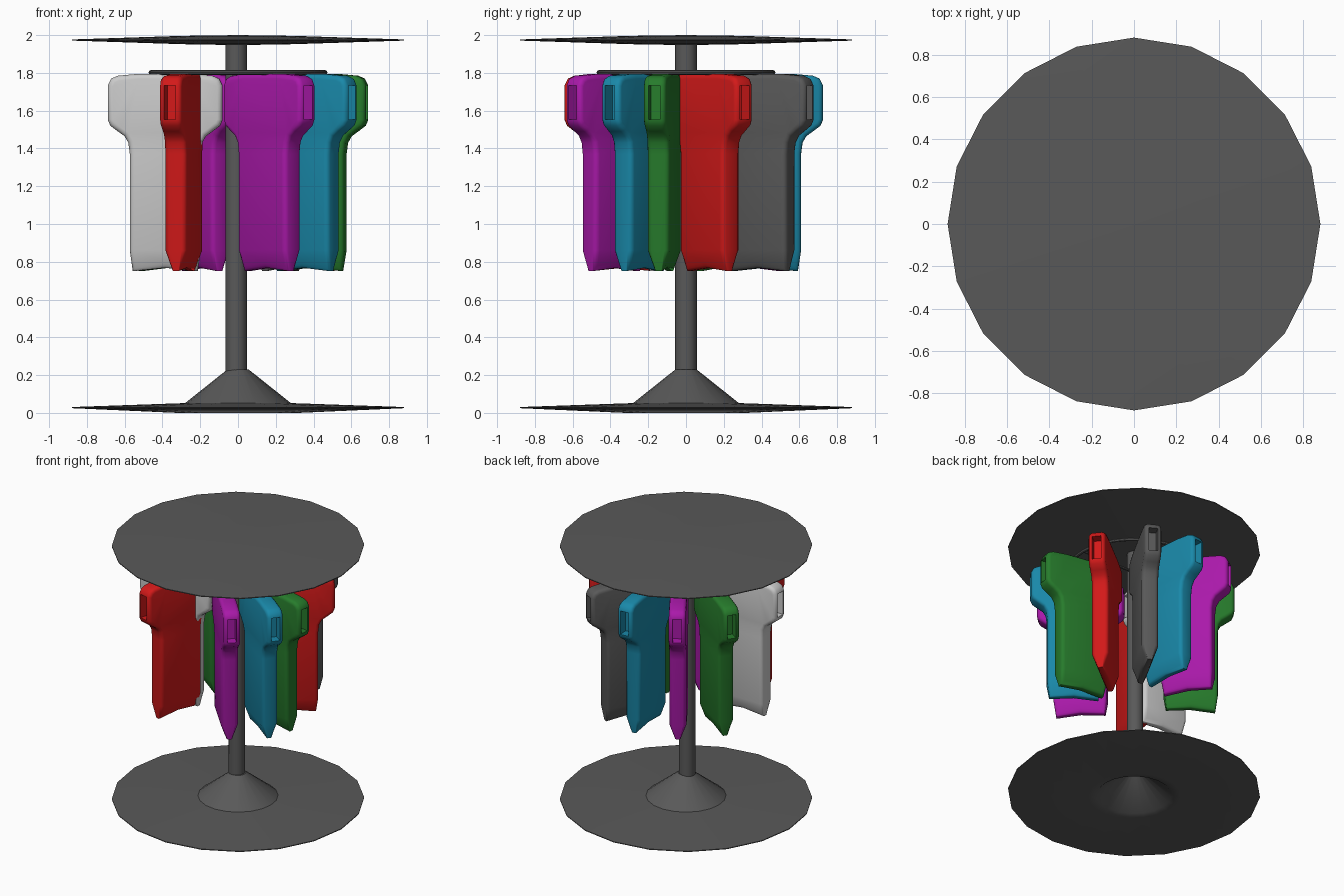
import bpy, bmesh, math
from mathutils import Matrix

if "Cube" in bpy.data.objects:
    bpy.data.objects.remove(bpy.data.objects["Cube"])

COLORS = {
    "red": (0.65, 0.01, 0.01, 1), "magenta": (0.4, 0.01, 0.4, 1),
    "blue": (0.01, 0.25, 0.4, 1), "green": (0.02, 0.2, 0.025, 1),
    "white": (0.7, 0.7, 0.7, 1), "dark_grey": (0.1, 0.1, 0.1, 1),
}
MATS = {}
for n, c in COLORS.items():
    MATS[n] = bpy.data.materials.new(n)
    MATS[n].diffuse_color = c


def finish(bm, name, color, angle=35):
    bmesh.ops.recalc_face_normals(bm, faces=bm.faces)
    me = bpy.data.meshes.new(name)
    bm.to_mesh(me)
    bm.free()
    ob = bpy.data.objects.new(name, me)
    bpy.context.collection.objects.link(ob)
    me.materials.append(MATS[color])
    bpy.ops.object.select_all(action='DESELECT')
    ob.select_set(True)
    bpy.context.view_layer.objects.active = ob
    bpy.ops.object.shade_smooth_by_angle(angle=math.radians(angle))
    return ob


def lathe(name, profile, sides, color, closed=False):
    bm = bmesh.new()
    vs = [bm.verts.new((r, 0, z)) for r, z in profile]
    pairs = list(zip(vs, vs[1:])) + ([(vs[-1], vs[0])] if closed else [])
    es = [bm.edges.new(p) for p in pairs]
    bmesh.ops.spin(bm, geom=vs + es, axis=(0, 0, 1), cent=(0, 0, 0),
                   angle=2 * math.pi, steps=sides, use_merge=True)
    bmesh.ops.remove_doubles(bm, verts=bm.verts, dist=1e-4)
    return finish(bm, name, color)


# Stand: hollow flared base, pole, lens-shaped top disc
lathe("base", [(0, 0.2), (0.04, 0.2), (0.26, 0.01), (0.32, 0), (0.88, 0.025), (0.88, 0.031),
               (0.28, 0.052), (0.056, 0.23), (0, 0.23)], 20, "dark_grey")
lathe("top_disc", [(0, 1.947), (0.3, 1.952), (0.88, 1.971), (0.88, 1.977),
                   (0.3, 1.996), (0, 2.0)], 20, "dark_grey")
pole = lathe("pole", [(0, 0.2), (0.057, 0.2), (0.057, 1.96), (0, 1.96)], 12, "dark_grey")
pole.location.x = -0.01

# Hanging ring and its crossbar
ring = [(0.462 + 0.012 * math.cos(a * math.pi / 4), 1.802 + 0.012 * math.sin(a * math.pi / 4))
        for a in range(8)]
lathe("hanging_ring", ring, 32, "dark_grey", closed=True)
bm = bmesh.new()
bmesh.ops.create_cone(bm, cap_ends=True, segments=8, radius1=0.009, radius2=0.009, depth=0.92,
                      matrix=Matrix.Translation((0, 0, 1.802)) @ Matrix.Rotation(math.pi / 2, 4, 'Y'))
finish(bm, "ring_crossbar", "dark_grey")

# Half outline of a shirt: (distance from centre, height)
HALF = [(0.14, 1.795), (0.25, 1.785), (0.285, 1.77), (0.303, 1.735), (0.303, 1.55),
        (0.29, 1.52), (0.25, 1.49), (0.215, 1.465), (0.195, 1.43), (0.187, 1.37),
        (0.187, 0.86), (0.172, 0.75)]


def shirt(name, color, cx, cy, deg):
    T = 0.06
    bm = bmesh.new()
    outline = HALF + [(0, 0.768)] + [(-x, z) for x, z in reversed(HALF)]
    front = bm.faces.new([bm.verts.new((x, -T, z)) for x, z in outline])
    ext = bmesh.ops.extrude_face_region(bm, geom=[front], use_keep_orig=True)
    for v in ext["geom"]:
        if isinstance(v, bmesh.types.BMVert):
            v.co.y = T
    bmesh.ops.recalc_face_normals(bm, faces=bm.faces)
    # round the rim of front and back
    rim = [e for e in bm.edges if abs(e.verts[0].co.y - e.verts[1].co.y) < 1e-5]
    bmesh.ops.bevel(bm, geom=rim, offset=0.026, segments=3, profile=0.5, affect='EDGES')
    # sleeve openings
    bm.normal_update()
    ends = [f for f in bm.faces if abs(f.normal.x) > 0.98
            and abs(f.calc_center_median().x) > 0.3]
    bmesh.ops.inset_individual(bm, faces=ends, thickness=0.004)
    for f in ends:
        r = bmesh.ops.extrude_discrete_faces(bm, faces=[f])
        for v in r["faces"][0].verts:
            v.co.x -= math.copysign(0.07, v.co.x)
    # pinch the hem
    for v in bm.verts:
        if v.co.z < 0.86:
            v.co.y *= 1 - 0.6 * min(1, (0.86 - v.co.z) / 0.1)
    bmesh.ops.triangulate(bm, faces=[f for f in bm.faces if len(f.verts) > 4])
    ob = finish(bm, name, color, 40)
    ob.location = (cx, cy, 0)
    ob.rotation_euler.z = math.radians(deg)


# Shirts around the ring: colour, centre x, centre y, facing angle
SHIRTS = [
    ("magenta", 0.165, -0.38, -47), ("blue", 0.355, -0.23, -35),
    ("green", 0.385, -0.115, -10), ("red", 0.365, 0.125, 38),
    ("dark_grey", 0.225, 0.39, 61), ("blue", 0.045, 0.42, 95),
    ("magenta", -0.19, 0.36, 123), ("green", -0.375, 0.167, 146),
    ("white", -0.385, -0.17, 179), ("red", -0.287, -0.34, -104),
]
for i, s in enumerate(SHIRTS):
    shirt(f"shirt_{i + 1}_{s[0]}", *s)

for m in bpy.data.materials:
    if m.users and not m.is_grease_pencil:
        m.use_nodes = True
        m.node_tree.nodes["Principled BSDF"].inputs["Base Color"].default_value = m.diffuse_color
